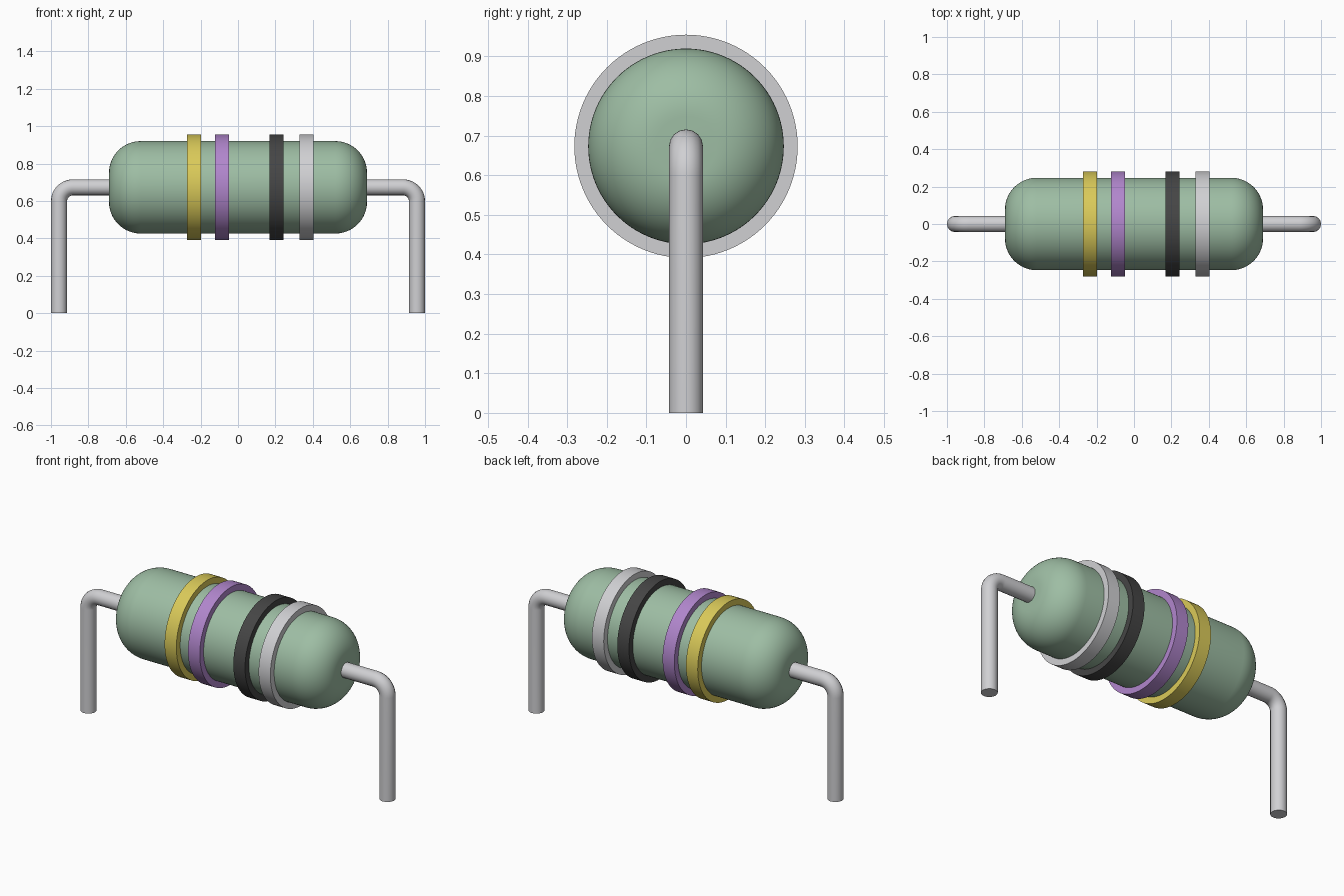
import bpy
import bmesh
import math
from mathutils import Matrix, Vector

cube = bpy.data.objects.get("Cube")
if cube:
    bpy.data.objects.remove(cube, do_unlink=True)

AXIS_Z = 0.673       # height of the body axis
BODY_R = 0.247
BODY_HALF = 0.69
ROUND = 0.17         # rounding of the body ends
BAND_R = 0.282
BAND_W = 0.075
WIRE_R = 0.043
WIRE_X = 0.957       # centre line of the vertical legs
BEND = 0.075


def material(name, color):
    mat = bpy.data.materials.new(name)
    mat.use_nodes = True
    rgba = (*color, 1)
    mat.diffuse_color = rgba
    mat.node_tree.nodes["Principled BSDF"].inputs["Base Color"].default_value = rgba
    return mat


def finish(name, mesh, mat):
    obj = bpy.data.objects.new(name, mesh)
    bpy.context.collection.objects.link(obj)
    mesh.materials.clear()
    mesh.materials.append(mat)
    bpy.ops.object.select_all(action='DESELECT')
    obj.select_set(True)
    bpy.context.view_layer.objects.active = obj
    bpy.ops.object.shade_smooth_by_angle(angle=math.radians(35))
    return obj


def lathe(name, profile, mat, closed=False, steps=96):
    """Spin (x, radius) points around the body axis."""
    bm = bmesh.new()
    verts = [bm.verts.new((x, 0, r)) for x, r in profile]
    pairs = list(zip(verts, verts[1:]))
    if closed:
        pairs.append((verts[-1], verts[0]))
    edges = [bm.edges.new(p) for p in pairs]
    bmesh.ops.spin(bm, geom=verts + edges, cent=(0, 0, 0), axis=(1, 0, 0),
                   angle=math.tau, steps=steps)
    bmesh.ops.remove_doubles(bm, verts=bm.verts, dist=0.0001)
    bmesh.ops.recalc_face_normals(bm, faces=bm.faces)
    bmesh.ops.transform(bm, matrix=Matrix.Translation((0, 0, AXIS_Z)), verts=bm.verts)
    mesh = bpy.data.meshes.new(name)
    bm.to_mesh(mesh)
    bm.free()
    return finish(name, mesh, mat)


def wire(name, side, mat):
    """Round wire that leaves the body and bends down to the ground."""
    path = [Vector((BODY_HALF - 0.05, 0, AXIS_Z))]
    for i in range(13):
        a = math.pi / 2 * (1 - i / 12)
        path.append(Vector((WIRE_X - BEND + BEND * math.cos(a), 0,
                            AXIS_Z - BEND + BEND * math.sin(a))))
    path.append(Vector((WIRE_X, 0, 0)))
    curve = bpy.data.curves.new(name, 'CURVE')
    curve.dimensions = '3D'
    curve.bevel_depth = WIRE_R
    curve.bevel_resolution = 6
    curve.use_fill_caps = True
    spline = curve.splines.new('POLY')
    spline.points.add(len(path) - 1)
    for point, p in zip(spline.points, path):
        point.co = (p.x * side, p.y, p.z, 1)
    temp = bpy.data.objects.new(name + "_path", curve)
    bpy.context.collection.objects.link(temp)
    bpy.context.view_layer.update()
    depsgraph = bpy.context.evaluated_depsgraph_get()
    mesh = bpy.data.meshes.new_from_object(temp.evaluated_get(depsgraph))
    bpy.data.objects.remove(temp, do_unlink=True)
    # Weld the end caps to the tube
    bm = bmesh.new()
    bm.from_mesh(mesh)
    bmesh.ops.remove_doubles(bm, verts=bm.verts, dist=0.0001)
    bmesh.ops.recalc_face_normals(bm, faces=bm.faces)
    bm.to_mesh(mesh)
    bm.free()
    return finish(name, mesh, mat)


green = material("sage green", (0.34, 0.51, 0.37))
yellow = material("yellow", (0.70, 0.59, 0.10))
purple = material("purple", (0.44, 0.24, 0.61))
black = material("charcoal", (0.06, 0.06, 0.06))
silver = material("silver grey", (0.63, 0.63, 0.65))

# Body: cylinder with rounded ends
end = []
for i in range(17):
    a = math.pi / 2 * i / 16
    end.append((BODY_HALF - ROUND + ROUND * math.cos(a),
                BODY_R - ROUND + ROUND * math.sin(a)))
end.insert(0, (BODY_HALF, 0))
lathe("body", end + [(-x, r) for x, r in reversed(end)], green)

# Raised colour bands
for name, x, mat in (("yellow_band", -0.235, yellow), ("purple_band", -0.085, purple),
                     ("black_band", 0.205, black), ("silver_band", 0.367, silver)):
    x0, x1, inner = x - BAND_W / 2, x + BAND_W / 2, BODY_R - 0.02
    lathe(name, [(x0, inner), (x0, BAND_R), (x1, BAND_R), (x1, inner)], mat, closed=True)

# Bent wire leads
wire("left_lead", 1, silver)
wire("right_lead", -1, silver)
